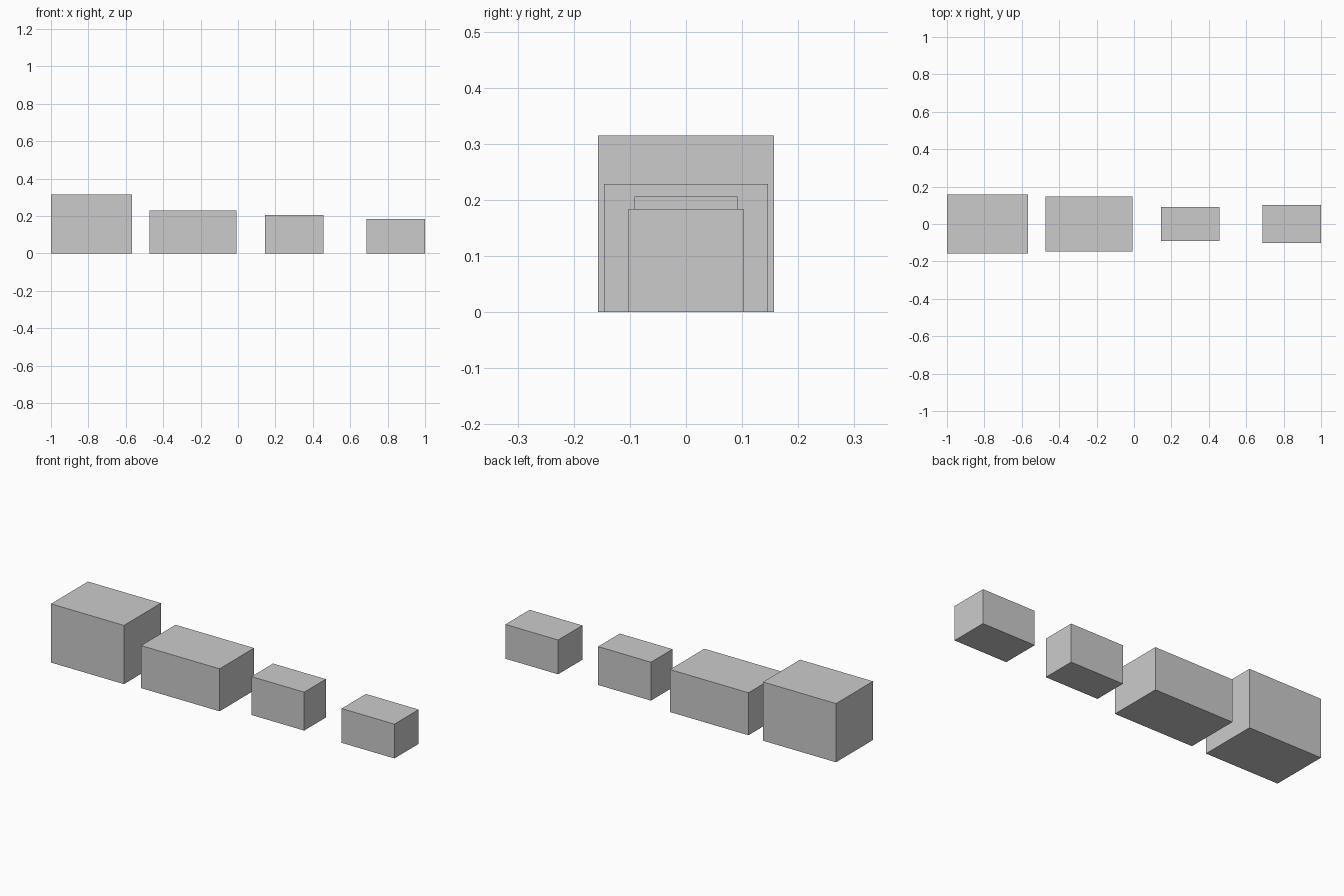
import bpy

if "Cube" in bpy.data.objects:
    bpy.data.objects.remove(bpy.data.objects["Cube"])

# Row of four plain boxes: name, x range, depth, height
BOXES = [
    ("tall_box", -1.0, -0.567, 0.313, 0.315),
    ("long_box", -0.473, -0.007, 0.292, 0.228),
    ("narrow_box", 0.144, 0.457, 0.183, 0.206),
    ("low_box", 0.687, 1.0, 0.205, 0.184),
]


def add_box(name, x0, x1, depth, height):
    bpy.ops.mesh.primitive_cube_add(size=1, location=((x0 + x1) / 2, 0, height / 2))
    box = bpy.context.object
    box.name = name
    box.scale = (x1 - x0, depth, height)
    bpy.ops.object.transform_apply(location=False, rotation=False, scale=True)


for spec in BOXES:
    add_box(*spec)
